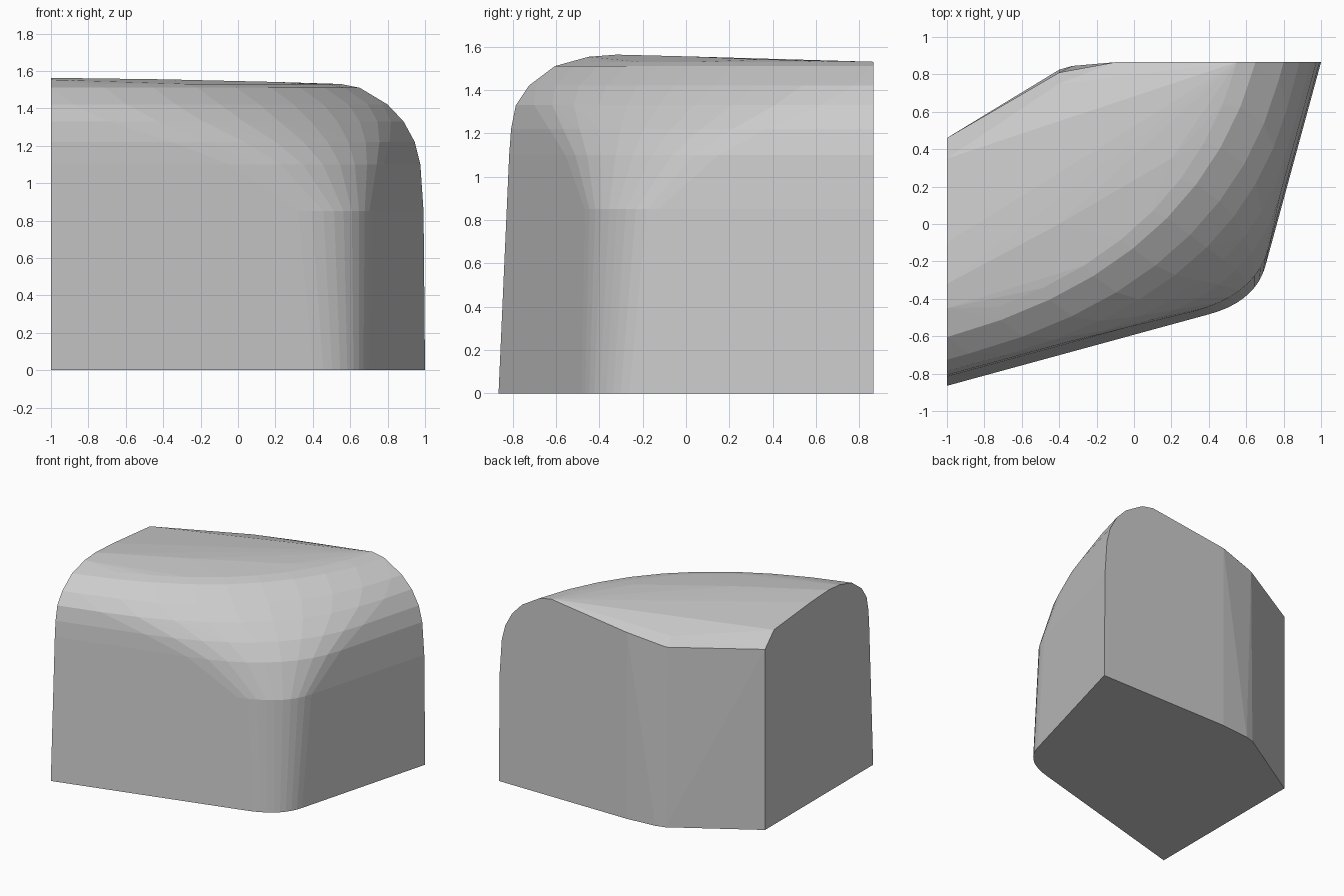
import bpy, bmesh, math
from mathutils import Vector

if "Cube" in bpy.data.objects:
    bpy.data.objects.remove(bpy.data.objects["Cube"])

# Block turned by about 15 degrees, cut flat at its left and back sides
SLOPE = 0.273
BACK = 0.865

def contour(z, y_left, x_back, rounding, steps=9):
    """Front and right wall at one height, with a rounded corner between."""
    left = Vector((-1, y_left))
    back = Vector((x_back, BACK))
    # where the straight front and right walls would meet
    x = (x_back + SLOPE * (y_left + SLOPE - BACK)) / (1 - SLOPE ** 2)
    corner = Vector((x, y_left + SLOPE * (x + 1)))
    a = corner.lerp(left, rounding)
    b = corner.lerp(back, rounding)
    pts = [left]
    for i in range(steps + 1):
        t = i / steps
        pts.append(a.lerp(corner, t).lerp(corner.lerp(b, t), t))
    pts.append(back)
    return [(p.x, p.y, z) for p in pts]

# Levels: height, front edge at the left cut, right edge at the back cut, rounding
levels = [
    (0.00, -0.865, 1.000, 0.15),
    (0.85, -0.828, 0.992, 0.20),
    (1.10, -0.816, 0.975, 0.42),
    (1.22, -0.807, 0.945, 0.60),
    (1.33, -0.785, 0.885, 0.80),
    (1.42, -0.725, 0.800, 0.92),
    (1.51, -0.605, 0.650, 1.00),
    (1.53, -0.530, 0.550, 1.00),
]
points = [p for level in levels for p in contour(*level)]

# Clipped back left corner, vertical walls with a bevelled upper rim
points += [(-1, 0.46, 0), (-0.4, 0.825, 0), (-0.33, 0.845, 0), (-0.1, BACK, 0),
           (-1, 0.46, 1.40), (-0.4, 0.81, 1.39), (-0.1, BACK, 1.445),
           (-1, 0.35, 1.51), (-0.4, 0.75, 1.455)]

# Slightly domed crown
points += [(-1, -0.45, 1.553), (-1, -0.32, 1.563), (-1, -0.1, 1.552),
           (-0.4, 0.0, 1.555), (0.2, 0.35, 1.541)]

bm = bmesh.new()
for p in points:
    bm.verts.new(p)
hull = bmesh.ops.convex_hull(bm, input=bm.verts[:])
loose = {g for g in hull["geom_interior"] + hull["geom_unused"]
         if isinstance(g, bmesh.types.BMVert)}
bmesh.ops.delete(bm, geom=list(loose), context='VERTS')
bmesh.ops.dissolve_limit(bm, angle_limit=math.radians(0.5),
                         verts=bm.verts[:], edges=bm.edges[:])
bmesh.ops.recalc_face_normals(bm, faces=bm.faces[:])

mesh = bpy.data.meshes.new("rounded_block")
bm.to_mesh(mesh)
bm.free()
block = bpy.data.objects.new("rounded_block", mesh)
bpy.context.collection.objects.link(block)
